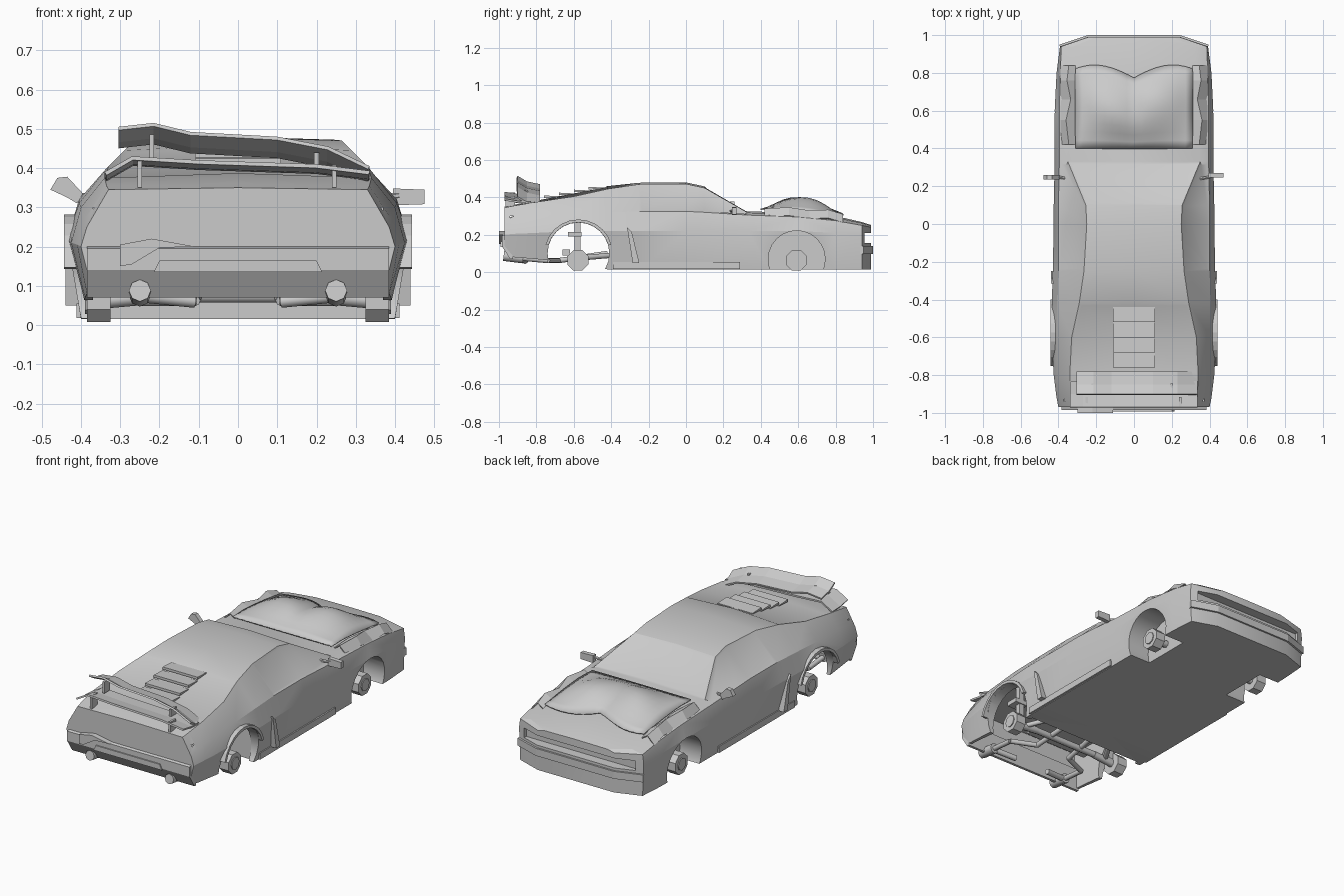
import bpy, bmesh, math
from mathutils import Vector

if "Cube" in bpy.data.objects:
    bpy.data.objects.remove(bpy.data.objects["Cube"], do_unlink=True)

GREY = (0.6, 0.6, 0.6, 1)
mat = bpy.data.materials.new("plain_grey")
mat.use_nodes = True
mat.diffuse_color = GREY
mat.node_tree.nodes["Principled BSDF"].inputs["Base Color"].default_value = GREY


def finish(name, bm, smooth=0):
    bmesh.ops.recalc_face_normals(bm, faces=bm.faces)
    me = bpy.data.meshes.new(name)
    bm.to_mesh(me)
    bm.free()
    ob = bpy.data.objects.new(name, me)
    bpy.context.collection.objects.link(ob)
    me.materials.append(mat)
    if smooth:
        activate(ob)
        bpy.ops.object.shade_smooth_by_angle(angle=math.radians(smooth))
    return ob


def activate(ob):
    bpy.ops.object.select_all(action='DESELECT')
    ob.select_set(True)
    bpy.context.view_layer.objects.active = ob


def prism(name, pts, axis, a, b):
    """Extrude a 2D outline along an axis; pts use the other two axes in order."""
    bm = bmesh.new()
    ends = []
    for d in (a, b):
        ring = []
        for p in pts:
            co = list(p)
            co.insert("xyz".index(axis), d)
            ring.append(bm.verts.new(co))
        ends.append(ring)
    n = len(pts)
    bm.faces.new(ends[0])
    bm.faces.new(ends[1])
    for i in range(n):
        j = (i + 1) % n
        bm.faces.new((ends[0][i], ends[0][j], ends[1][j], ends[1][i]))
    return finish(name, bm)


def box(name, x, y, z):
    return prism(name, [(y[0], z[0]), (y[1], z[0]), (y[1], z[1]), (y[0], z[1])], "x", *x)


def disc(y, z, r, n, a0=0.0):
    return [(y + r * math.cos(a0 + math.tau * i / n), z + r * math.sin(a0 + math.tau * i / n))
            for i in range(n)]


def tube(name, pts, r, n=8):
    """Straight-segment tube through the points."""
    bm = bmesh.new()
    pts = [Vector(p) for p in pts]
    for p, q in zip(pts, pts[1:]):
        d = q - p
        m = d.to_track_quat('Z', 'Y').to_matrix().to_4x4()
        m.translation = (p + q) / 2
        bmesh.ops.create_cone(bm, cap_ends=True, segments=n, radius1=r, radius2=r,
                              depth=d.length, matrix=m)
    return finish(name, bm, 50)


def sheet(name, rows, thick, smooth=0):
    """Thin panel from rows of points."""
    bm = bmesh.new()
    vs = [[bm.verts.new(p) for p in row] for row in rows]
    for r0, r1 in zip(vs, vs[1:]):
        for i in range(len(r0) - 1):
            bm.faces.new((r0[i], r0[i + 1], r1[i + 1], r1[i]))
    ob = finish(name, bm, smooth)
    ob.modifiers.new("thickness", 'SOLIDIFY').thickness = thick
    return ob


def cut(ob, cutter):
    mod = ob.modifiers.new("cut", 'BOOLEAN')
    mod.operation, mod.solver, mod.object = 'DIFFERENCE', 'EXACT', cutter
    activate(ob)
    bpy.ops.object.modifier_apply(modifier=mod.name)
    bpy.data.objects.remove(cutter, do_unlink=True)


# Body shell: y, floor z, sill x, waist x z, belt x z, roof edge x z, centre z
stations = [
    (-.97, .14, .385, .40, .20, .385, .25, .33, .345, .35),
    (-.92, .08, .385, .41, .205, .39, .27, .335, .355, .36),
    (-.80, .07, .39, .425, .21, .40, .30, .34, .375, .387),
    (-.60, .05, .395, .437, .22, .405, .31, .33, .405, .425),
    (-.42, .015, .40, .435, .22, .405, .32, .29, .445, .46),
    (-.25, .015, .40, .43, .22, .40, .325, .265, .47, .478),
    (0, .015, .40, .425, .22, .40, .325, .25, .472, .48),
    (.1, .015, .40, .425, .22, .40, .32, .255, .45, .458),
    (.33, .015, .40, .42, .22, .395, .305, .35, .318, .325),
    (.60, .015, .40, .42, .22, .395, .295, .34, .312, .318),
    (.80, .015, .395, .41, .21, .39, .275, .33, .292, .30),
    (.94, .015, .385, .392, .20, .385, .25, .32, .263, .268),
    (.99, .015, .24, .245, .20, .24, .24, .20, .25, .252)]
bm = bmesh.new()
rings = []
for y, b, xb, xm, zm, xs, zs, xr, zr, zt in stations:
    half = [(xb, b), (xm, zm), (xs, zs), (xr, zr)]
    sec = [(0, b)] + half + [(0, zt)] + [(-x, z) for x, z in reversed(half)]
    rings.append([bm.verts.new((x, y, z)) for x, z in sec])
n = len(rings[0])
bands = {}
for k in range(len(rings) - 1):
    for i in range(n):
        j = (i + 1) % n
        bands[k, i] = bm.faces.new((rings[k][i], rings[k][j], rings[k + 1][j], rings[k + 1][i]))
bm.faces.new(rings[0])
bm.faces.new(rings[-1])
bmesh.ops.recalc_face_normals(bm, faces=bm.faces)
# Inset glass: side windows, windscreen, rear hatch
panes = [[bands[k, i] for k in (5, 6, 7)] for i in (3, 6)]
panes += [[bands[7, 4], bands[7, 5]], [bands[k, i] for k in (2, 3) for i in (4, 5)]]
for pane in panes:
    bmesh.ops.inset_region(bm, faces=pane, thickness=.014, depth=-.004, use_even_offset=True)
body = finish("body_shell", bm)

# Wheel arches, open rear underside, grille slot
cut(body, box("rear_cavity", (-.37, .37), (-.94, -.41), (-.1, .30)))
cut(body, prism("rear_arch_cut", disc(-.575, .10, .165, 24), "x", -.6, .6))
for s in (1, -1):
    cut(body, prism("front_arch_cut", disc(.592, .07, .152, 24), "x", s * .27, s * .6))
cut(body, box("grille_cut", (-.35, .35), (.935, 1.1), (.155, .21)))
activate(body)
bpy.ops.object.shade_smooth_by_angle(angle=math.radians(22))

# Front bumper strip and rear bumper
prism("front_bumper_strip", [(-.39, .93), (.39, .93), (.395, .95), (.245, 1), (-.245, 1),
                             (-.395, .95)], "z", .098, .14)
prism("rear_bumper", [(-.97, .20), (-.985, .195), (-.985, .14), (-.94, .07), (-.925, .07),
                      (-.925, .20)], "x", -.385, .385)
prism("plate_holder", [(-.215, .135), (.215, .135), (.2, .165), (-.2, .165)], "y", -.992, -.97)
prism("loose_bumper_strip", [(-.30, .205), (-.22, .22), (-.11, .2), (-.2, .197), (-.27, .155),
                             (-.30, .15)], "y", -1, -.965)

# Crumpled bonnet with two lobes and a notched front edge
rows = []
for j in range(11):
    t = j / 10
    row = []
    for i in range(17):
        x = -.31 + .62 * i / 16
        lobe = abs(math.sin(math.pi * x / .42))
        y = .40 + t * (.37 + .07 * lobe)
        base = .325 - .03 * max(0, (y - .5) / .3)
        rise = math.sin(math.pi * t * .93) ** 1.5 * math.cos(math.pi * x / .64)
        fold = .012 * math.sin(9 * t + 14 * x) * t * (1 - abs(x) / .31)
        row.append((x, y, base + .006 + rise * (.06 + .035 * lobe) + fold))
    rows.append(row)
sheet("crumpled_bonnet", rows, -.008, 35)
for s in (1, -1):
    sheet("fender_fold", [[(s * .31, y, z), (s * (.345 + w), y, z + .022), (s * .39, y, z - .022)]
                          for y, z, w in ((.42, .318, 0), (.55, .325, .015), (.66, .308, -.01),
                                          (.76, .312, .01), (.84, .288, 0))], .006)

# Rear louvres on the hatch
for y, z in ((-.48, .452), (-.56, .437), (-.64, .421), (-.72, .406)):
    prism("louvre", [(y + .04, z), (y - .04, z + .004), (y - .04, z - .01), (y + .04, z - .005)],
          "x", -.11, .11)

# Bent twin spoilers and their posts
upper = [(-.305, .505), (-.215, .515), (-.12, .492), (.1, .48), (.23, .455), (.335, .405)]
sheet("upper_spoiler", [[(x, -.9, z), (x, -.85, z - .03), (x, -.78, z - .045)]
                        for x, z in upper], .01)
lower = [(-.34, .39), (-.27, .43), (-.1, .42), (.2, .41), (.335, .393)]
sheet("lower_spoiler", [[(x, -.97, z), (x, -.9, z - .012), (x, -.83, z - .015)]
                        for x, z in lower], .01)
for x, y, z0, z1 in ((-.25, -.94, .35, .425), (.245, -.94, .35, .408),
                     (-.22, -.87, .42, .485), (.2, -.87, .40, .44)):
    box("spoiler_post", (x - .006, x + .006), (y - .025, y + .025), (z0, z1))

# Side details, mirrors and hubs
for s in (1, -1):
    prism("side_scoop", [(-.315, .24), (-.29, .215), (-.25, .05), (-.285, .05)], "x",
          s * .40, s * .44)
    box("sill_strip", (s * .39, s * .412), (-.39, .29), (.018, .055))
    prism("rear_arch_lip", [p for p in disc(-.575, .10, .182, 24) if p[1] > .13] +
          [p for p in reversed(disc(-.575, .10, .166, 24)) if p[1] > .13],
          "x", s * .40, s * .443)
    tube("mirror_stalk", [(s * .35, .24, .325), (s * .41, .25, .33)], .008, 6)
    for y in (-.578, .59):
        prism("wheel_hub", disc(y, .063, .06, 8, math.pi / 8), "x", s * .325, s * .385)
        prism("hub_cap", disc(y, .063, .035, 8), "x", s * .38, s * .39)
        tube("stub_axle", [(s * .2, y, .075), (s * .33, y, .063)], .02)
    # Rear suspension and exhaust
    box("rear_strut", (s * .30, s * .33), (-.595, -.565), (.08, .30))
    box("strut_mount", (s * .28, s * .36), (-.63, -.56), (.19, .215))
    tube("trailing_arm", [(s * .18, -.40, .09), (s * .28, -.578, .075)], .014)
    tube("exhaust_tip", [(s * .25, -.975, .088), (s * .25, -.87, .075)], .028)
    tube("exhaust_pipe", [(s * .25, -.88, .075), (s * .25, -.74, .062), (s * .11, -.68, .062),
                          (s * .09, -.42, .10)], .014)
    tube("silencer", [(s * .11, -.86, .06), (s * .23, -.88, .072)], .016)
tube("rear_axle", [(-.33, -.578, .075), (.33, -.578, .075)], .018)
box("rear_subframe", (-.2, .2), (-.66, -.62), (.09, .12))

prism("right_mirror", [(-.478, .345), (-.46, .375), (-.435, .378), (-.395, .335), (-.41, .31),
                       (-.435, .325)], "y", .235, .26)
prism("left_mirror", [(.395, .305), (.475, .308), (.475, .345), (.395, .348)], "y", .245, .27)
